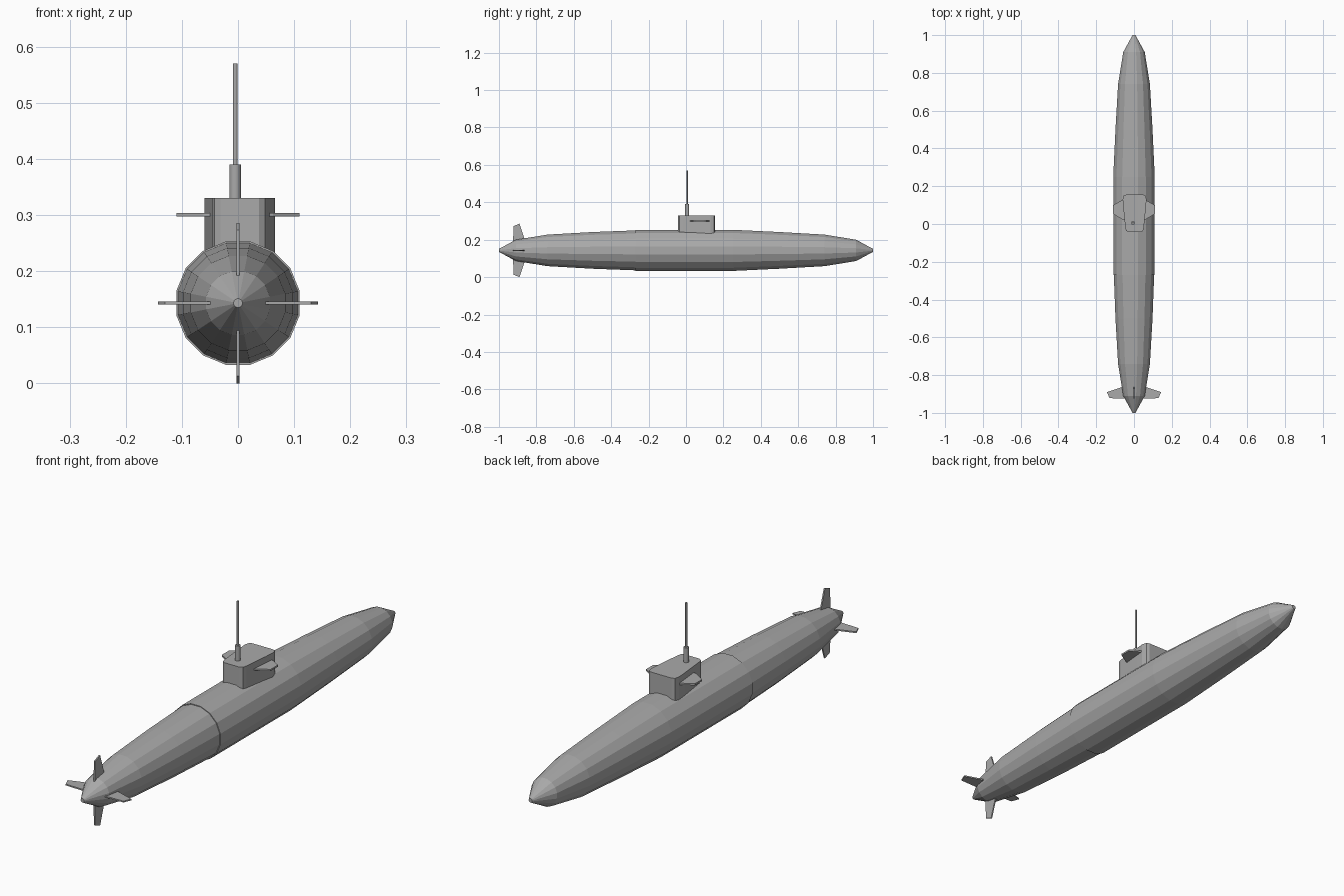
import bpy, bmesh, math
from mathutils import Matrix, Vector

cube = bpy.data.objects.get("Cube")
if cube:
    bpy.data.objects.remove(cube)

AXIS_Z = 0.143
SIDES = 16

grey = bpy.data.materials.new("hull_grey")
grey.use_nodes = True
colour = (0.4, 0.4, 0.4, 1)
grey.diffuse_color = colour
grey.node_tree.nodes["Principled BSDF"].inputs["Base Color"].default_value = colour


def finish(name, bm):
    bmesh.ops.recalc_face_normals(bm, faces=bm.faces)
    mesh = bpy.data.meshes.new(name)
    bm.to_mesh(mesh)
    bm.free()
    mesh.materials.append(grey)
    obj = bpy.data.objects.new(name, mesh)
    bpy.context.collection.objects.link(obj)
    return obj


def lathe_y(name, profile):
    """Faceted hull section from (y, radius) rings, closed at both ends."""
    bm = bmesh.new()
    rings = []
    for y, r in profile:
        angles = [math.tau * (i + 0.5) / SIDES for i in range(SIDES)]
        rings.append([bm.verts.new((r * math.cos(a), y, AXIS_Z + r * math.sin(a))) for a in angles])
    for a, b in zip(rings, rings[1:]):
        for i in range(SIDES):
            j = (i + 1) % SIDES
            bm.faces.new((a[i], a[j], b[j], b[i]))
    bm.faces.new(rings[0])
    bm.faces.new(rings[-1])
    return finish(name, bm)


def plate(name, outline, low, high, matrix=Matrix()):
    """Extrude an (x, y) outline from z = low to z = high, then place it."""
    bm = bmesh.new()
    face = bm.faces.new([bm.verts.new((x, y, low)) for x, y in outline])
    top = bmesh.ops.extrude_face_region(bm, geom=[face])["geom"]
    bmesh.ops.translate(bm, vec=(0, 0, high - low),
                        verts=[v for v in top if isinstance(v, bmesh.types.BMVert)])
    bmesh.ops.transform(bm, matrix=matrix, verts=bm.verts)
    return finish(name, bm)


def cylinder(name, radius, low, high, x, y, sides):
    bm = bmesh.new()
    bmesh.ops.create_cone(bm, cap_ends=True, segments=sides, radius1=radius, radius2=radius,
                          depth=high - low, matrix=Matrix.Translation((x, y, (low + high) / 2)))
    obj = finish(name, bm)
    for p in obj.data.polygons:
        p.use_smooth = len(p.vertices) == 4


# Hull in two sections with a small step at the seam
taper = [(1, 0.008), (0.91, 0.058), (0.74, 0.086), (0.5, 0.1)]
lathe_y("stern_hull", [(-y, r) for y, r in taper] + [(-0.265, 0.109)])
lathe_y("bow_hull", [(-0.27, 0.112), (0.25, 0.112)] + taper[::-1])

# Conning tower, tapering towards the stern with clipped corners
half = [(0.046, 0.155), (0.058, 0.15), (0.063, 0.13), (0.06, 0.09),
        (0.049, -0.02), (0.045, -0.036), (0.034, -0.043)]
outline = half + [(-x, y) for x, y in reversed(half)]
plate("conning_tower", outline, 0.2, 0.33, Matrix.Translation((0.003, 0, 0)))

# Diving planes on the tower
for side, label in ((1, "left"), (-1, "right")):
    plane = [(0.045, 0.13), (0.062, 0.127), (0.11, 0.1), (0.11, 0.053), (0.062, 0.024), (0.045, 0.02)]
    plate(label + "_tower_plane", [(side * x, y) for x, y in plane], 0.297, 0.304)

# Periscope
cylinder("periscope_base", 0.0105, 0.32, 0.39, -0.005, 0.006, 12)
cylinder("periscope_mast", 0.0042, 0.38, 0.57, -0.005, 0.006, 8)

# Four tail fins around the hull axis
fin = [(0.03, -0.925), (0.13, -0.922), (0.143, -0.89), (0.058, -0.862), (0.03, -0.855)]
for i, label in enumerate(("left", "lower", "right", "upper")):
    place = Matrix.Translation((0, 0, AXIS_Z)) @ Matrix.Rotation(i * math.pi / 2, 4, "Y")
    plate(label + "_tail_fin", fin, -0.0028, 0.0028, place)
